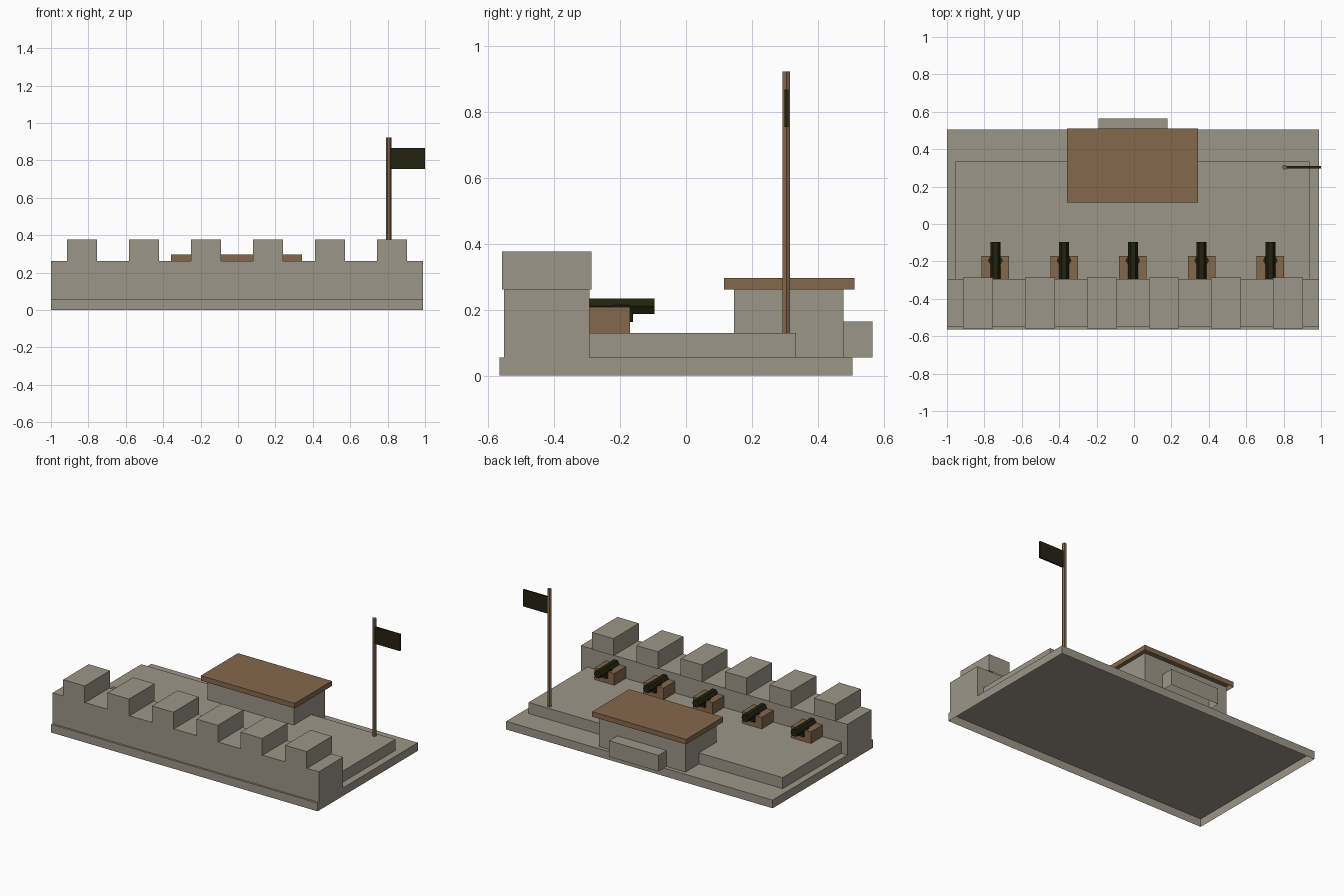
import bpy
import bmesh
from math import radians
from mathutils import Matrix, Vector

old = bpy.data.objects.get("Cube")
if old:
    bpy.data.objects.remove(old, do_unlink=True)


def material(name, rgb):
    mat = bpy.data.materials.new(name)
    mat.use_nodes = True
    mat.diffuse_color = (*rgb, 1)
    mat.node_tree.nodes["Principled BSDF"].inputs["Base Color"].default_value = (*rgb, 1)
    return mat


stone = material("grey stone", (0.335, 0.303, 0.245))
wood = material("brown wood", (0.235, 0.139, 0.075))
iron = material("dark iron", (0.016, 0.016, 0.005))


def finish(name, bm, mat):
    mesh = bpy.data.meshes.new(name)
    bm.to_mesh(mesh)
    bm.free()
    mesh.materials.append(mat)
    obj = bpy.data.objects.new(name, mesh)
    bpy.context.collection.objects.link(obj)
    return obj


def block(name, xs, ys, zs, mat, open_bottom=True):
    """Box between the given limits, as a shell without a floor by default."""
    lo, hi = (Vector(p) for p in zip(xs, ys, zs))
    bm = bmesh.new()
    bmesh.ops.create_cube(bm, size=1)
    bmesh.ops.scale(bm, vec=hi - lo, verts=bm.verts)
    bmesh.ops.translate(bm, vec=(lo + hi) / 2, verts=bm.verts)
    if open_bottom:
        floor = [f for f in bm.faces if f.normal.z < -0.9]
        bmesh.ops.delete(bm, geom=floor, context="FACES_ONLY")
    return finish(name, bm, mat)


def hex_rod(name, centre, radius, length, mat, lying=False):
    """Six-sided rod with corners towards +x and -x, upright or along y."""
    bm = bmesh.new()
    bmesh.ops.create_cone(bm, cap_ends=True, segments=6, radius1=radius,
                          radius2=radius, depth=length)
    corner = max(bm.verts, key=lambda v: v.co.x)
    if abs(corner.co.y) > radius * 0.1:
        bmesh.ops.rotate(bm, verts=bm.verts, matrix=Matrix.Rotation(radians(30), 3, "Z"))
    if lying:
        bmesh.ops.rotate(bm, verts=bm.verts, matrix=Matrix.Rotation(radians(90), 3, "X"))
    bmesh.ops.translate(bm, vec=centre, verts=bm.verts)
    return finish(name, bm, mat)


# Ground slab, gun platform and front wall
block("base_slab", (-1, 0.99), (-0.565, 0.504), (0, 0.055), stone)
block("gun_platform", (-0.955, 0.942), (-0.3, 0.333), (0.055, 0.13), stone)
block("front_wall", (-1, 0.99), (-0.552, -0.293), (0.055, 0.262), stone)

# Battlements along the wall
for i in range(6):
    x = -0.835 + 0.3315 * i
    block(f"merlon_{i + 1}", (x - 0.08, x + 0.08), (-0.558, -0.286), (0.262, 0.377), stone)

# Guard house with flat roof and rear annex
block("house", (-0.33, 0.315), (0.145, 0.478), (0.055, 0.264), stone)
block("house_roof", (-0.358, 0.343), (0.115, 0.511), (0.262, 0.296), wood)
block("rear_annex", (-0.19, 0.178), (0.47, 0.565), (0.056, 0.164), stone)

# Row of cannons on wooden carriages
for i in range(5):
    x = -0.741 + 0.3675 * i
    block(f"carriage_{i + 1}", (x - 0.074, x + 0.074), (-0.31, -0.17), (0.13, 0.209), wood)
    hex_rod(f"cannon_pivot_{i + 1}", (x, -0.195, 0.189), 0.04, 0.052, iron)
    hex_rod(f"cannon_barrel_{i + 1}", (x, -0.2, 0.211), 0.027, 0.21, iron, lying=True)

# Flagpole and flag
hex_rod("flagpole", (0.806, 0.304, 0.526), 0.0135, 0.792, wood)
block("flag", (0.812, 1.0), (0.298, 0.31), (0.754, 0.867), iron, open_bottom=False)
